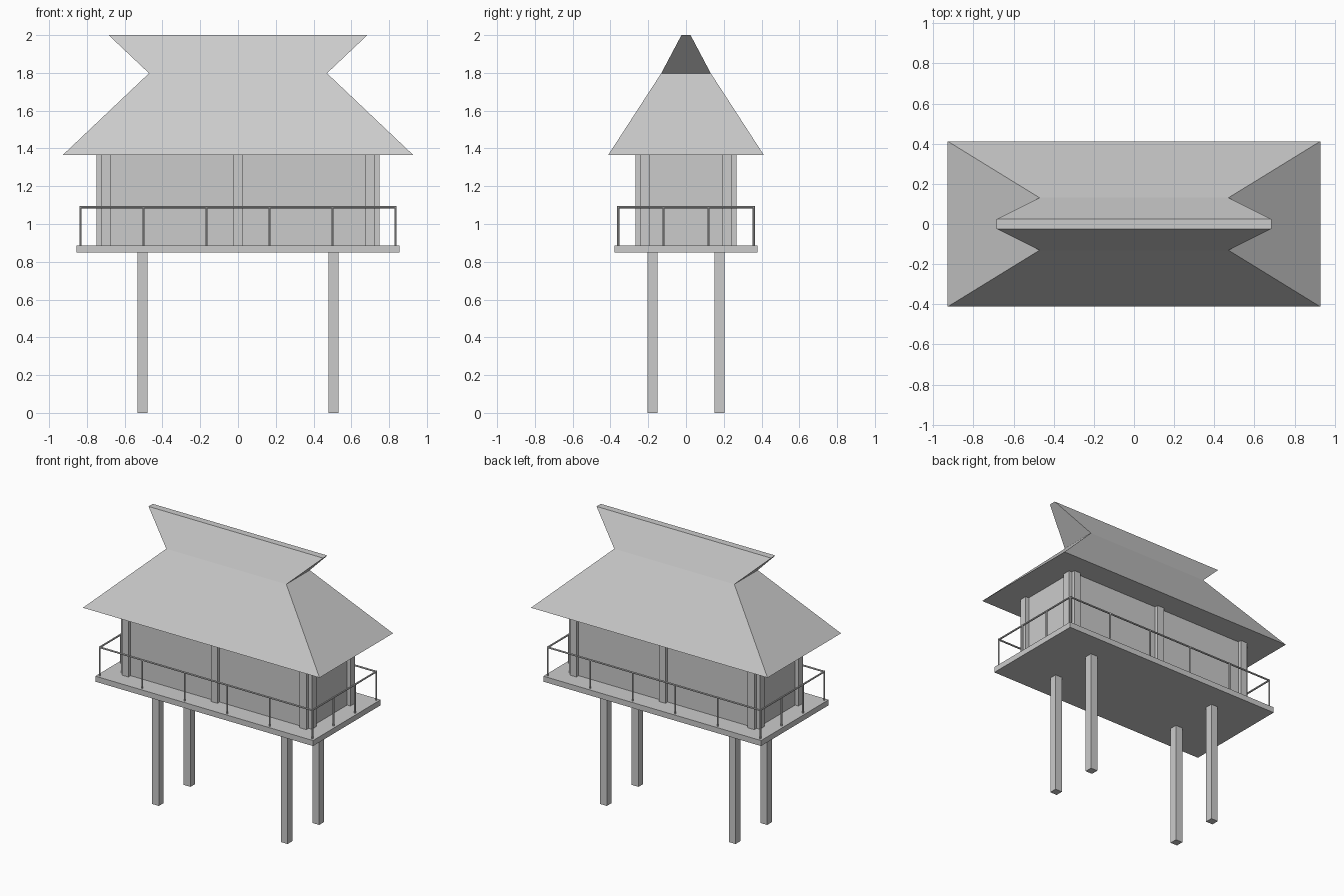
import bpy, bmesh
from mathutils import Vector

if "Cube" in bpy.data.objects:
    bpy.data.objects.remove(bpy.data.objects["Cube"])


def box(name, x0, x1, y0, y1, z0, z1):
    bpy.ops.mesh.primitive_cube_add(size=1, location=((x0 + x1) / 2, (y0 + y1) / 2, (z0 + z1) / 2))
    ob = bpy.context.object
    ob.name = name
    ob.scale = (x1 - x0, y1 - y0, z1 - z0)
    return ob


def post(name, x, y, z0, z1, w):
    return box(name, x - w / 2, x + w / 2, y - w / 2, y + w / 2, z0, z1)


def rod(name, a, b, r=0.006):
    a, b = Vector(a), Vector(b)
    d = b - a
    bpy.ops.mesh.primitive_cylinder_add(vertices=8, radius=r, depth=d.length, location=(a + b) / 2)
    ob = bpy.context.object
    ob.name = name
    ob.rotation_euler = d.to_track_quat('Z', 'Y').to_euler()
    bpy.ops.object.shade_smooth_by_angle()


DECK_Z, EAVE_Z, RAIL_Z = 0.887, 1.365, 1.089

# Stilts, deck and cabin walls
for sx in (-1, 1):
    for sy in (-1, 1):
        post("stilt", sx * 0.505, sy * 0.177, 0, 0.85, 0.053)
box("deck", -0.854, 0.854, -0.379, 0.379, 0.848, DECK_Z)
box("cabin_walls", -0.724, 0.724, -0.243, 0.243, DECK_Z, EAVE_Z)

# Wall posts: three along each long wall, two on each end wall
for s in (-1, 1):
    for x in (-0.698, 0, 0.698):
        post("long_wall_post", x, s * 0.242, DECK_Z, EAVE_Z, 0.052)
    for y in (-0.216, 0.216):
        post("end_wall_post", s * 0.723, y, DECK_Z, EAVE_Z, 0.053)

# Roof: rectangles lofted from eave to waist to flared ridge
bm = bmesh.new()
rings = []
for hx, hy, z in ((0.928, 0.412, EAVE_Z), (0.471, 0.131, 1.798), (0.685, 0.024, 2.0)):
    rings.append([bm.verts.new((sx * hx, sy * hy, z))
                  for sx, sy in ((-1, -1), (1, -1), (1, 1), (-1, 1))])
for lo, hi in zip(rings, rings[1:]):
    for i in range(4):
        j = (i + 1) % 4
        bm.faces.new((lo[i], lo[j], hi[j], hi[i]))
bm.faces.new(rings[0][::-1])
bm.faces.new(rings[-1])
mesh = bpy.data.meshes.new("roof")
bm.to_mesh(mesh)
bm.free()
bpy.context.collection.objects.link(bpy.data.objects.new("roof", mesh))

# Railing around the deck
RX, RY = 0.834, 0.358
for s in (-1, 1):
    rod("long_rail", (-RX, s * RY, RAIL_Z), (RX, s * RY, RAIL_Z))
    rod("end_rail", (s * RX, -RY, RAIL_Z), (s * RX, RY, RAIL_Z))
    for i in range(6):
        x = -RX + 2 * RX * i / 5
        rod("rail_post", (x, s * RY, DECK_Z), (x, s * RY, RAIL_Z + 0.005))
    for i in (1, 2):
        y = -RY + 2 * RY * i / 3
        rod("rail_post", (s * RX, y, DECK_Z), (s * RX, y, RAIL_Z + 0.005))
